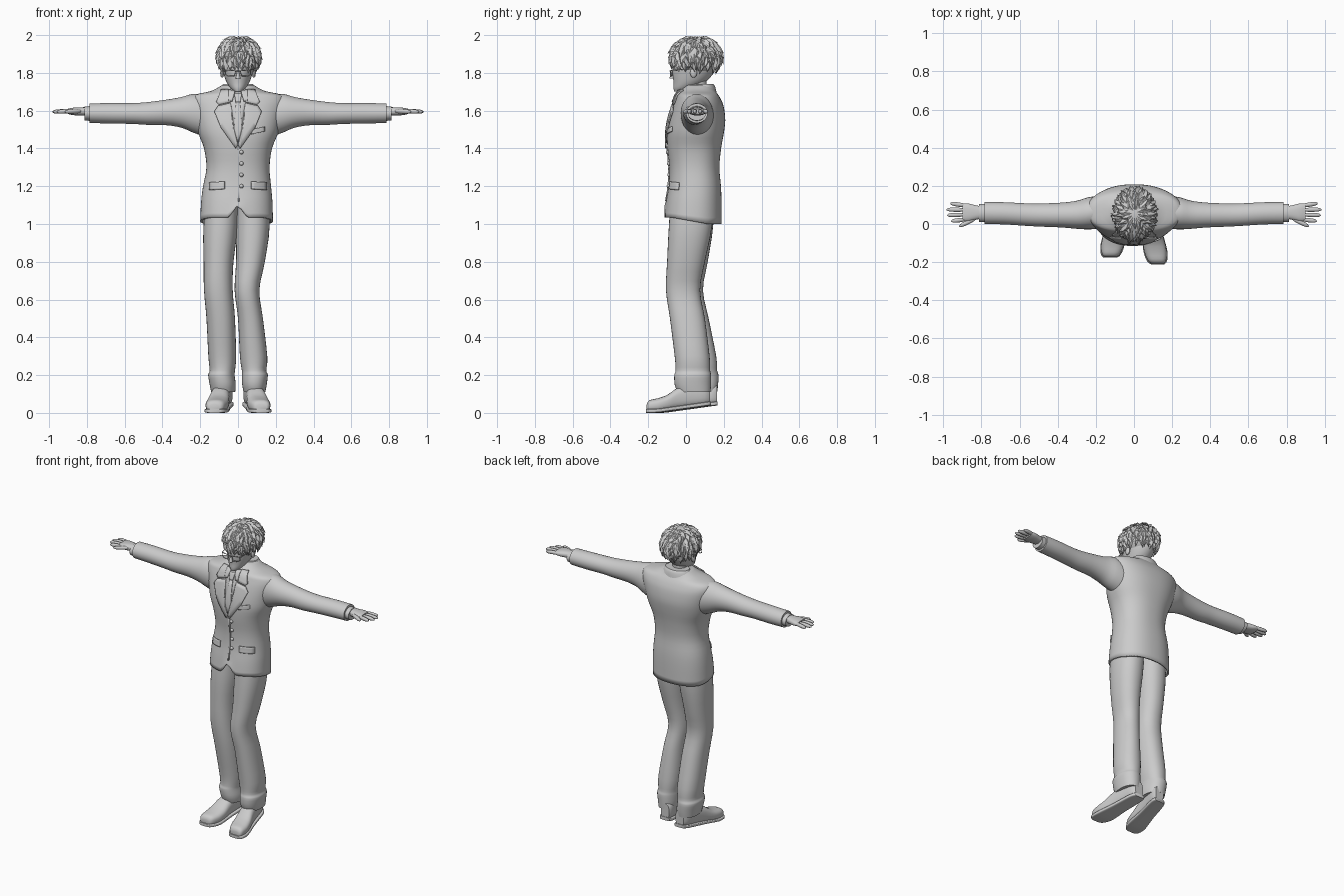
import bpy, bmesh, math, random
from mathutils import Vector
from mathutils.bvhtree import BVHTree

if "Cube" in bpy.data.objects:
    bpy.data.objects.remove(bpy.data.objects["Cube"])

GREY = (0.6, 0.6, 0.6, 1)
mat = bpy.data.materials.new("plain grey")
mat.use_nodes = True
mat.diffuse_color = GREY
mat.node_tree.nodes["Principled BSDF"].inputs["Base Color"].default_value = GREY
random.seed(4)


def finish(name, bm, angle=45):
    bmesh.ops.recalc_face_normals(bm, faces=bm.faces[:])
    mesh = bpy.data.meshes.new(name)
    bm.to_mesh(mesh)
    bm.free()
    mesh.materials.append(mat)
    mesh.shade_smooth()
    mesh.set_sharp_from_angle(angle=math.radians(angle))
    obj = bpy.data.objects.new(name, mesh)
    bpy.context.collection.objects.link(obj)
    return obj


def smooth_rings(rings, steps):
    """Catmull-Rom resampling of the section limits."""
    out = []
    for i in range(len(rings) - 1):
        p = [rings[max(0, min(len(rings) - 1, i + k))] for k in (-1, 0, 1, 2)]
        for s in range(steps):
            t = s / steps
            out.append([b + t * (c - a + t * (2 * a - 5 * b + 4 * c - d
                        + t * (3 * (b - c) + d - a))) / 2 for a, b, c, d in zip(*p)])
    return out + [list(rings[-1])]


def loft(name, axis, rings, n=2.0, segs=32, steps=3, side=1, warp=None, open_start=False):
    """Rings are (position, low a, high a, low b, high b) along an axis."""
    bm = bmesh.new()
    loops = []
    for t, a0, a1, b0, b1 in smooth_rings(rings, steps):
        loop = []
        for k in range(segs):
            q = math.tau * k / segs
            c, s = math.cos(q), math.sin(q)
            a = (a0 + a1) / 2 + (a1 - a0) / 2 * math.copysign(abs(c) ** (2 / n), c)
            b = (b0 + b1) / 2 + (b1 - b0) / 2 * math.copysign(abs(s) ** (2 / n), s)
            co = {"x": (t, a, b), "y": (a, t, b), "z": (a, b, t)}[axis]
            co = Vector((co[0] * side, co[1], co[2]))
            loop.append(bm.verts.new(warp(co) if warp else co))
        loops.append(loop)
    for lo, hi in zip(loops, loops[1:]):
        for k in range(segs):
            j = (k + 1) % segs
            bm.faces.new((lo[k], lo[j], hi[j], hi[k]))
    if not open_start:
        bm.faces.new(loops[0])
    bm.faces.new(loops[-1])
    return finish(name, bm)


def tube(name, points, radius, cyclic=False):
    curve = bpy.data.curves.new(name, "CURVE")
    curve.dimensions = "3D"
    curve.bevel_depth = radius
    curve.bevel_resolution = 1
    curve.use_fill_caps = True
    spline = curve.splines.new("POLY")
    spline.points.add(len(points) - 1)
    for p, co in zip(spline.points, points):
        p.co = (*co, 1)
    spline.use_cyclic_u = cyclic
    curve.materials.append(mat)
    obj = bpy.data.objects.new(name, curve)
    bpy.context.collection.objects.link(obj)


# Jacket body, open at the hem with a notch in the front
def hem(co):
    if co.z < 1.12:
        fade = 1 - (co.z - 1) / 0.12
        front = max(0, min(1, (0.12 - co.y) / 0.2))
        notch = max(0, 1 - abs(co.x) / 0.05) if co.y < 0 else 0
        co.z += fade * (0.035 * front + 0.07 * notch)
    return co


jacket = loft("jacket_body", "z", [
    (1.0, -.2, .185, -.115, .188), (1.12, -.195, .182, -.105, .188),
    (1.2, -.185, .175, -.092, .185), (1.3, -.167, .167, -.088, .177),
    (1.4, -.18, .18, -.098, .186), (1.48, -.21, .212, -.1, .2),
    (1.55, -.228, .23, -.09, .208), (1.62, -.245, .25, -.07, .2),
    (1.66, -.248, .253, -.055, .185), (1.685, -.225, .23, -.045, .17),
    (1.705, -.14, .14, -.03, .155), (1.735, -.085, .085, .0, .14)],
    n=2.3, segs=64, warp=hem, open_start=True)
body = bmesh.new()
body.from_mesh(jacket.data)
surface = BVHTree.FromBMesh(body)
thick = jacket.modifiers.new("cloth", "SOLIDIFY")
thick.thickness = 0.012


def front_y(x, z):
    hit = surface.ray_cast(Vector((x, -1, z)), Vector((0, 1, 0)))[0]
    return hit.y if hit else 0.0


def plate(name, outline, lift, side=1, depth=0.008):
    """Thin cloth piece laid on the jacket front."""
    bm = bmesh.new()
    bm.faces.new([bm.verts.new((x * side, 0, z)) for x, z in outline])
    bmesh.ops.triangulate(bm, faces=bm.faces[:])
    bmesh.ops.subdivide_edges(bm, edges=bm.edges[:], cuts=4, use_grid_fill=True)
    for v in bm.verts:
        v.co.y = front_y(v.co.x, v.co.z) - lift
    obj = finish(name, bm)
    mod = obj.modifiers.new("depth", "SOLIDIFY")
    mod.thickness = depth
    mod.offset = 0


# Shirt front, tie, lapels and pockets
plate("shirt_front", [(-.06, 1.7), (0, 1.43), (.06, 1.7)], 0.002)
plate("tie_blade", [(-.01, 1.65), (-.022, 1.5), (0, 1.43), (.022, 1.5), (.01, 1.65)], 0.007)
plate("tie_knot", [(-.02, 1.69), (-.012, 1.645), (.012, 1.645), (.02, 1.69)], 0.012)
for side, label in ((1, "left"), (-1, "right")):
    plate(label + "_lapel", [(.04, 1.64), (.105, 1.625), (.125, 1.595), (.09, 1.51),
                             (.012, 1.4), (0, 1.42), (.03, 1.54)], 0.008, side)
    plate(label + "_jacket_collar", [(.05, 1.712), (.09, 1.71), (.115, 1.645),
                                     (.1, 1.632), (.04, 1.645)], 0.008, side)
    plate(label + "_shirt_collar", [(.015, 1.705), (.05, 1.71), (.05, 1.65), (.03, 1.65)],
          0.012, side)
    plate(label + "_pocket_flap", [(.07, 1.225), (.15, 1.22), (.152, 1.18), (.07, 1.185)],
          0.004, side)
plate("breast_pocket", [(.07, 1.5), (.14, 1.515), (.142, 1.49), (.07, 1.475)], 0.004)
plate("front_closure", [(0, 1.41), (.008, 1.41), (.008, 1.12), (0, 1.12)], 0.002)

# Front buttons
bm = bmesh.new()
for z in (1.38, 1.32, 1.26, 1.2):
    made = bmesh.ops.create_uvsphere(bm, u_segments=12, v_segments=8, radius=0.011)
    bmesh.ops.translate(bm, verts=made["verts"], vec=(0.018, front_y(.018, z), z))
finish("jacket_buttons", bm)

# Neck and collar bands
loft("neck", "z", [(1.62, -.05, .05, .0, .12), (1.7, -.045, .045, .01, .11),
                   (1.8, -.045, .045, .02, .11)])
loft("shirt_collar_band", "z", [(1.68, -.07, .07, -.03, .135), (1.735, -.06, .06, -.005, .13)])
loft("jacket_collar_band", "z", [(1.68, -.11, .11, .03, .165), (1.725, -.09, .09, .03, .155),
                                 (1.74, -.08, .08, .035, .145)])

# Sleeves, cuffs and hands
for side, label in ((1, "left"), (-1, "right")):
    loft(label + "_sleeve", "x", [
        (.17, -.025, .15, 1.46, 1.685), (.24, -.028, .14, 1.485, 1.688),
        (.3, -.025, .122, 1.51, 1.672), (.38, -.018, .112, 1.523, 1.658),
        (.48, -.014, .108, 1.525, 1.645), (.56, -.01, .108, 1.53, 1.64),
        (.68, -.002, .114, 1.532, 1.64), (.785, .0, .115, 1.535, 1.638)], side=side)
    loft(label + "_shirt_cuff", "x", [(.77, .01, .105, 1.545, 1.625),
                                      (.812, .01, .105, 1.548, 1.622)], side=side)
    loft(label + "_palm", "x", [(.79, .03, .09, 1.575, 1.618), (.83, .022, .098, 1.574, 1.618),
                                (.87, .013, .108, 1.576, 1.616),
                                (.9, .016, .108, 1.582, 1.61)], n=2.4, side=side)
    bm = bmesh.new()
    fingers = [(.885, .024, .957, .015), (.89, .049, .978, .046), (.89, .074, .982, .076),
               (.88, .096, .962, .108), (.83, .03, .915, -.012)]
    for x0, y0, x1, y1 in fingers:
        start, end = Vector((x0, y0, 1.598)), Vector((x1, y1, 1.594))
        made = bmesh.ops.create_uvsphere(bm, u_segments=10, v_segments=8, radius=1)
        turn = (end - start).to_track_quat("Z", "Y")
        half = (end - start).length / 2
        for v in made["verts"]:
            local = Vector((v.co.x * .012, v.co.y * .012,
                            math.copysign(abs(v.co.z) ** 0.7, v.co.z) * half * 1.05))
            v.co = turn @ local + (start + end) / 2
            v.co.x *= side
    finish(label + "_fingers", bm)

# Trousers, one leg slightly ahead of the other
legs = {
    "right": [(.11, -.142, -.015, -.01, .165), (.15, -.15, -.012, -.025, .17),
              (.2, -.158, -.018, -.03, .172), (.225, -.15, -.016, -.025, .165),
              (.3, -.157, -.01, -.03, .16), (.5, -.167, -.016, -.065, .12),
              (.65, -.18, -.028, -.085, .09), (.8, -.182, -.024, -.09, .115),
              (1.0, -.182, .0, -.09, .145), (1.25, -.15, .0, -.07, .15)],
    "left": [(.11, .03, .145, -.045, .13), (.15, .022, .152, -.06, .132),
             (.2, .02, .158, -.062, .133), (.225, .02, .15, -.055, .128),
             (.3, .01, .155, -.06, .125), (.5, .0, .132, -.085, .1),
             (.65, -.018, .113, -.106, .075), (.8, -.01, .142, -.1, .1),
             (1.0, -.01, .168, -.09, .14), (1.25, .0, .15, -.07, .15)]}
for label, rings in legs.items():
    loft(label + "_trouser_leg", "z", rings, n=2.2)

# Shoes turned outwards, heels raised
for side, label, back in ((1, "left", 0), (-1, "right", .035)):
    def turn_out(co):
        co.x += side * (0.088 - 0.17 * co.y)
        co.z += max(0, co.y + .15) * 0.14
        co.y += back
        return co
    loft(label + "_shoe", "y", [
        (-.208, -.03, .03, .008, .045), (-.195, -.046, .046, .005, .066),
        (-.15, -.058, .058, .004, .077), (-.1, -.058, .058, .004, .088),
        (-.04, -.05, .05, .004, .12), (.03, -.046, .046, .004, .13),
        (.1, -.043, .043, .004, .12), (.128, -.03, .03, .006, .11)],
        n=2.6, side=side, warp=turn_out)
    loft(label + "_sole", "y", [
        (-.212, -.034, .034, 0, .02), (-.195, -.052, .052, 0, .022),
        (-.14, -.063, .063, 0, .022), (-.03, -.053, .053, 0, .022),
        (.1, -.048, .048, 0, .022), (.132, -.034, .034, 0, .022)],
        n=5, side=side, warp=turn_out)

# Head, nose and ears
loft("head", "z", [(1.702, -.018, .018, -.062, -.02), (1.72, -.04, .04, -.066, .045),
                   (1.75, -.06, .06, -.066, .1), (1.79, -.075, .075, -.07, .14),
                   (1.83, -.085, .085, -.07, .16), (1.9, -.09, .09, -.065, .165),
                   (1.96, -.05, .05, .0, .11)])
bm = bmesh.new()
bmesh.ops.create_cone(bm, segments=8, radius1=.013, radius2=.004, depth=.045, cap_ends=True)
for v in bm.verts:
    low = v.co.z < 0
    v.co += Vector((0, -.076 if low else -.07, 1.792))
finish("nose", bm)
for side, label in ((1, "left"), (-1, "right")):
    bm = bmesh.new()
    bmesh.ops.create_uvsphere(bm, u_segments=12, v_segments=8, radius=.026)
    for v in bm.verts:
        v.co = Vector((v.co.x * .4 + side * .084, v.co.y * .7 + .04, v.co.z + 1.8))
    finish(label + "_ear", bm)
    # Spectacles
    rim = [(side * x, -.086 + abs(x) * .2, z) for x, z in
           ((.012, 1.812), (.066, 1.814), (.066, 1.792), (.052, 1.783), (.02, 1.783))]
    tube(label + "_lens_rim", rim, .0028, True)
    tube(label + "_glasses_arm", [rim[1], (side * .088, .05, 1.825)], .0028)
tube("glasses_bridge", [(-.012, -.084, 1.81), (.012, -.084, 1.81)], .0028)

# Hair: a cap with the face left clear, covered in pointed locks
centre, size = Vector((.004, .052, 1.884)), Vector((.107, .132, .105))


def covers_face(p):
    return p.y < .01 and p.z < 1.845 or p.z < 1.79 and p.y < .06


bm = bmesh.new()
bmesh.ops.create_uvsphere(bm, u_segments=32, v_segments=20, radius=1)
for v in bm.verts:
    v.co = centre + v.co * size
bmesh.ops.delete(bm, geom=[f for f in bm.faces if covers_face(f.calc_center_median())],
                 context="FACES")
finish("hair_cap", bm)

bm = bmesh.new()
for row in range(8):
    polar = 0.25 + row * 0.235
    count = int(6 + 22 * math.sin(polar))
    for k in range(count):
        q = math.tau * (k + random.uniform(-.3, .3) + row % 2 / 2) / count
        out = Vector((math.sin(polar) * math.cos(q), math.sin(polar) * math.sin(q), math.cos(polar)))
        root = centre + out * size
        if covers_face(root):
            continue
        normal = Vector([o / s for o, s in zip(out, size)]).normalized()
        across = Vector((-math.sin(q), math.cos(q), 0))
        down = across.cross(normal).normalized()
        if down.z > 0:
            down = -down
        length = random.uniform(.045, .065)
        tip = root + down * length + normal * .004 + across * random.uniform(-.015, .015)
        ridge = bm.verts.new(root + down * length * .35 + normal * .013)
        ends = [bm.verts.new(p) for p in (root - down * .012, root + across * .017 + down * .01,
                                          tip, root - across * .017 + down * .01)]
        for a, b in zip(ends, ends[1:] + ends[:1]):
            bm.faces.new((a, b, ridge))
        bm.faces.new(ends[::-1])
finish("hair_locks", bm, 30)
